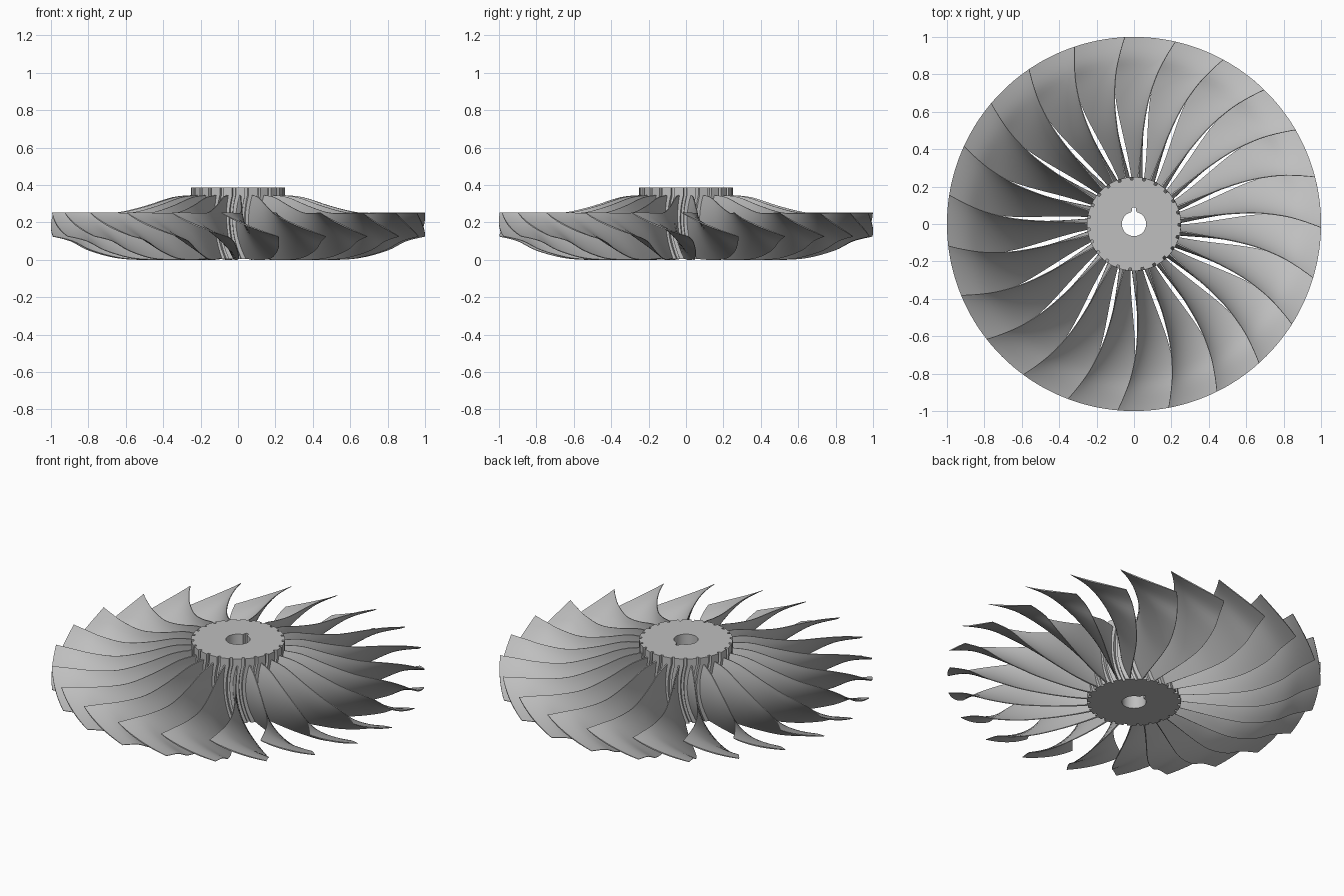
import bpy, bmesh, math

if "Cube" in bpy.data.objects:
    bpy.data.objects.remove(bpy.data.objects["Cube"])

BLADES = 23
PITCH = 2 * math.pi / BLADES
TIP_ANGLE = 14.5            # degrees, upper corner of the first blade

# radius, upper edge angle, angular span, bulge, top z, bottom z, thickness
STATIONS = [
    (0.235, 8.0, 7.0, 7.0, 0.345, 0.008, 0.020),
    (0.35, 7.6, 10.0, 5.0, 0.334, 0.002, 0.014),
    (0.50, 7.2, 12.8, 3.2, 0.287, 0.000, 0.011),
    (0.65, 6.3, 14.8, 2.5, 0.252, 0.010, 0.010),
    (0.80, 4.2, 16.3, 2.0, 0.249, 0.050, 0.009),
    (0.90, 2.2, 17.0, 1.7, 0.252, 0.100, 0.008),
    (1.00, 0.0, 17.5, 1.5, 0.250, 0.125, 0.007),
]


def station(u):
    """Smoothly interpolated blade section, u from 0 (root) to 1 (tip)."""
    n = len(STATIONS) - 1
    i = min(int(u * n), n - 1)
    t = u * n - i
    p0, p1 = STATIONS[max(i - 1, 0)], STATIONS[i]
    p2, p3 = STATIONS[i + 1], STATIONS[min(i + 2, n)]
    return [b + 0.5 * t * (c - a + t * (2 * a - 5 * b + 4 * c - d + t * (3 * (b - c) + d - a)))
            for a, b, c, d in zip(p0, p1, p2, p3)]


def sweep(s, upper, span, bulge):
    """Angle along the curved chord, s from 0 (top edge) to 1 (bottom edge)."""
    return math.radians(TIP_ANGLE + upper + span * s - bulge * 4 * s * (1 - s))


def polar(r, a, z):
    return (r * math.cos(a), r * math.sin(a), z)


def finish(bm, name, mat):
    bmesh.ops.recalc_face_normals(bm, faces=bm.faces)
    mesh = bpy.data.meshes.new(name)
    bm.to_mesh(mesh)
    bm.free()
    mesh.materials.append(mat)
    obj = bpy.data.objects.new(name, mesh)
    bpy.context.collection.objects.link(obj)
    bpy.ops.object.select_all(action='DESELECT')
    obj.select_set(True)
    bpy.context.view_layer.objects.active = obj
    bpy.ops.object.shade_smooth_by_angle(angle=math.radians(35))
    return obj


def skin(bm, loops):
    """Quads between closed loops of equal length."""
    for a, b in zip(loops, loops[1:]):
        n = len(a)
        for i in range(n):
            j = (i + 1) % n
            bm.faces.new((a[i], a[j], b[j], b[i]))


def make_blade(mat):
    bm = bmesh.new()
    rows, chord = 24, 12
    loops = []
    for k in range(rows + 1):
        r, upper, span, bulge, top, low, thick = station(k / rows)
        sides = ([], [])
        for m in range(chord + 1):
            s = m / chord
            a = sweep(s, upper, span, bulge)
            z = top + (low - top) * s
            # thickness is offset square to the section curve
            dx = r * math.radians(span - bulge * 4 * (1 - 2 * s))
            dz = low - top
            length = math.hypot(dx, dz)
            half = thick * (0.2 + 0.3 * math.sin(math.pi * s))
            for side, sign in zip(sides, (1, -1)):
                side.append(bm.verts.new(polar(
                    r, a - sign * half * dz / length / r, z + sign * half * dx / length)))
        loops.append(sides[0] + sides[1][::-1])
    skin(bm, loops)
    # closed root and tip ends
    n = 2 * chord + 2
    for loop in (loops[0], loops[-1]):
        for i in range(chord):
            bm.faces.new((loop[i], loop[i + 1], loop[n - 2 - i], loop[n - 1 - i]))
    return finish(bm, "blade_01", mat)


def make_hub(mat):
    bm = bmesh.new()
    teeth = ((-0.36, 0.252), (0.36, 0.252), (0.40, 0.236), (0.60, 0.236))
    count = BLADES * len(teeth)
    bottom, top, blade_top = 0.004, 0.385, 0.345

    def bore(z):
        # round bore with a keyway towards the back
        loop = []
        for i in range(count):
            a = 2 * math.pi * i / count + math.radians(TIP_ANGLE + 5)
            x, y, _ = polar(0.065, a, z)
            if y > 0 and abs(x) < 0.013:
                y = 0.088
            loop.append(bm.verts.new((x, y, z)))
        return loop

    def rim(z):
        # toothed rim that follows the curve of the blade roots
        s = min(max((blade_top - z) / (blade_top - bottom), 0), 1)
        shift = sweep(s, 8, 7, 7)
        return [bm.verts.new(polar(r, shift + (b + f) * PITCH, z))
                for b in range(BLADES) for f, r in teeth]

    levels = [bottom + (blade_top - bottom) * i / 12 for i in range(13)] + [top]
    low_bore, high_bore = bore(bottom), bore(top)
    skin(bm, [low_bore] + [rim(z) for z in levels] + [high_bore, low_bore])
    return finish(bm, "hub", mat)


metal = bpy.data.materials.new("grey_metal")
metal.diffuse_color = (0.52, 0.52, 0.52, 1)
metal.use_nodes = True
metal.node_tree.nodes["Principled BSDF"].inputs["Base Color"].default_value = metal.diffuse_color

make_hub(metal)

# ring of blades sharing one mesh
first = make_blade(metal)
for i in range(1, BLADES):
    copy = bpy.data.objects.new(f"blade_{i + 1:02d}", first.data)
    copy.rotation_euler.z = i * PITCH
    bpy.context.collection.objects.link(copy)
